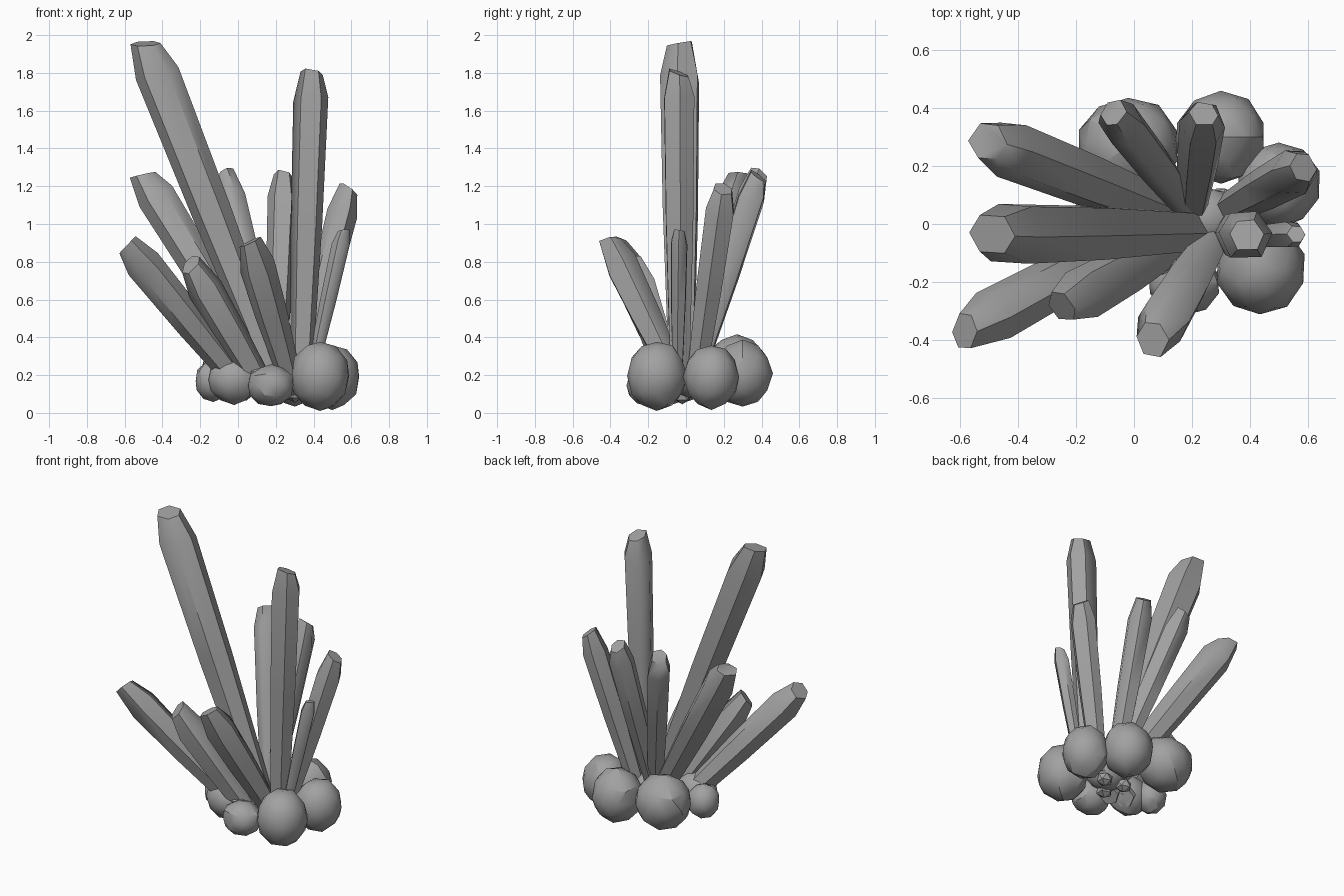
import bpy, bmesh, math, random
from mathutils import Vector

random.seed(4)
cube = bpy.data.objects.get("Cube")
if cube:
    bpy.data.objects.remove(cube, do_unlink=True)

# One stone grey for the whole cluster
stone = bpy.data.materials.new("stone_grey")
stone.use_nodes = True
grey = (0.36, 0.36, 0.36, 1)
stone.diffuse_color = grey
stone.node_tree.nodes["Principled BSDF"].inputs["Base Color"].default_value = grey


def finish(bm, name, angle):
    bmesh.ops.recalc_face_normals(bm, faces=bm.faces)
    mesh = bpy.data.meshes.new(name)
    bm.to_mesh(mesh)
    bm.free()
    mesh.materials.append(stone)
    obj = bpy.data.objects.new(name, mesh)
    bpy.context.collection.objects.link(obj)
    bpy.ops.object.select_all(action="DESELECT")
    obj.select_set(True)
    bpy.context.view_layer.objects.active = obj
    bpy.ops.object.shade_smooth_by_angle(angle=math.radians(angle))


def crystal(name, base, tip, radius, sides=6):
    """Tapered shaft that widens upward to a shoulder and ends in a blunt, tilted tip."""
    base, tip = Vector(base), Vector(tip)
    axis = tip - base
    length = axis.length
    axis.normalize()
    side = axis.cross(Vector((0, 1, 0))).normalized()
    other = axis.cross(side)
    shoulder = 1 - 1.6 * radius / length
    profile = [(0, 0.66), (shoulder * 0.55, 0.93), (shoulder, 1.03), (1, 0.66)]
    wobble = [random.uniform(-0.13, 0.13) for _ in range(sides)]
    lean = random.uniform(0, math.tau)
    bm = bmesh.new()
    rings = []
    for t, scale in profile:
        ring = []
        for i in range(sides):
            a = math.tau * (i + wobble[i]) / sides
            slide = 0
            if t == shoulder:
                slide = random.uniform(-0.3, 0.3) * radius
            elif t == 1:
                slide = 0.25 * radius * math.cos(a - lean)
            out = side * math.cos(a) + other * math.sin(a)
            ring.append(bm.verts.new(base + axis * (t * length + slide) + out * radius * scale))
        rings.append(ring)
    for low, high in zip(rings, rings[1:]):
        for i in range(sides):
            j = (i + 1) % sides
            bm.faces.new((low[i], low[j], high[j], high[i]))
    bm.faces.new(rings[0])
    bm.faces.new(rings[-1])
    finish(bm, name, 56)


def rock(name, centre, size, detail=2):
    """Rounded boulder with slightly uneven facets."""
    bm = bmesh.new()
    bmesh.ops.create_icosphere(bm, subdivisions=detail, radius=1)
    for v in bm.verts:
        v.co *= random.uniform(0.97, 1.03)
        v.co = Vector(c + s * k for c, s, k in zip(centre, size, v.co))
        v.co.z = max(v.co.z, 0)
    finish(bm, name, 26)


# Crystals: base, tip centre, shoulder radius
crystal("tall_left_crystal", (0.2, -0.025, 0.2), (-0.49, -0.035, 1.955), 0.114)
crystal("tall_right_crystal", (0.335, -0.035, 0.2), (0.39, -0.04, 1.8), 0.09)
crystal("back_left_crystal", (0.15, 0.03, 0.2), (-0.505, 0.285, 1.26), 0.1)
crystal("front_left_crystal", (0.06, -0.02, 0.1), (-0.585, -0.37, 0.89), 0.094)
crystal("front_middle_crystal", (0.15, -0.06, 0.1), (-0.25, -0.285, 0.785), 0.092)
crystal("front_crystal", (0.27, -0.06, 0.2), (0.065, -0.4, 0.905), 0.093)
crystal("back_middle_crystal", (0.2, 0.04, 0.2), (-0.07, 0.385, 1.265), 0.077)
crystal("back_crystal", (0.2, 0.05, 0.2), (0.24, 0.38, 1.255), 0.077)
crystal("right_crystal", (0.32, 0.05, 0.15), (0.585, 0.195, 1.185), 0.08)
crystal("small_right_crystal", (0.4, -0.045, 0.25), (0.56, -0.035, 0.965), 0.046)

# Boulders around the foot
rock("back_left_rock", (-0.02, 0.27, 0.24), (0.175, 0.17, 0.175))
rock("back_rock", (0.3, 0.3, 0.21), (0.16, 0.16, 0.175))
rock("right_rock", (0.5, 0.135, 0.19), (0.145, 0.15, 0.17))
rock("front_right_rock", (0.435, -0.155, 0.195), (0.158, 0.16, 0.185))
rock("front_rock", (0.175, -0.205, 0.145), (0.125, 0.112, 0.112))
rock("front_left_rock", (-0.02, -0.08, 0.175), (0.14, 0.115, 0.13))
rock("left_rock", (-0.13, 0.0, 0.17), (0.1, 0.1, 0.11))

# Rubble filling the middle
rock("middle_rock", (0.24, 0.02, 0.18), (0.13, 0.11, 0.1))
for i, spot in enumerate([(0.11, -0.14, 0.2), (0.3, 0.08, 0.1),
                          (0.22, -0.02, 0.09), (0.15, 0.08, 0.11)]):
    rock(f"pebble_{i + 1}", spot, (0.055, 0.05, 0.045), 1)
